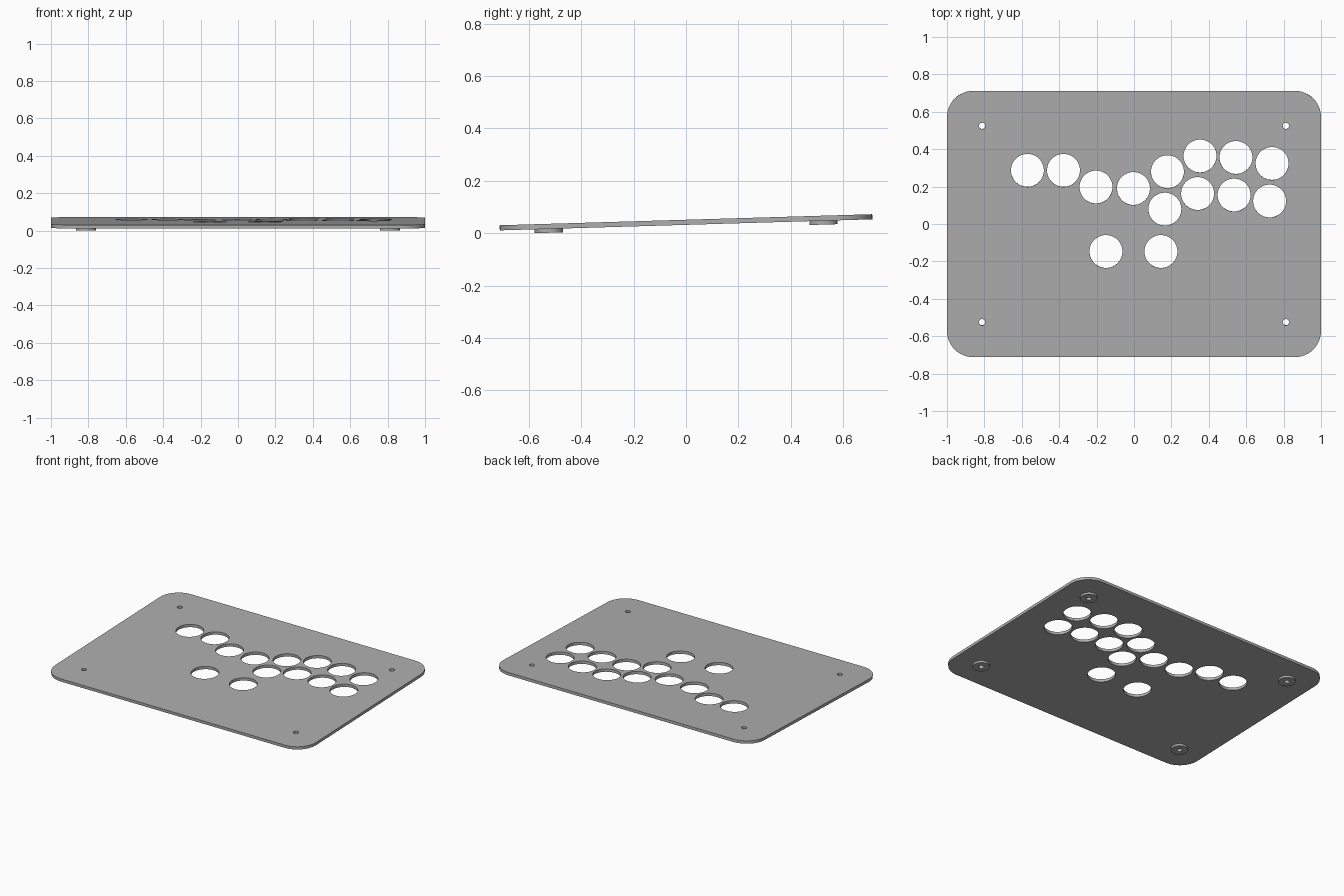
import bpy
from math import cos, sin, pi, radians
from mathutils import Matrix

if "Cube" in bpy.data.objects:
    bpy.data.objects.remove(bpy.data.objects["Cube"], do_unlink=True)

WIDTH, DEPTH, CORNER = 2.0, 1.424, 0.14
PLATE, FOOT = 0.0195, 0.0146
SCREW_X, SCREW_Y, SCREW_R = 0.812, 0.525, 0.017
TILT = Matrix.Translation((0, 0, 0.0415)) @ Matrix.Rotation(radians(1.7), 4, "X")

grey = bpy.data.materials.new("plain grey")
grey.use_nodes = True
COLOR = (0.42, 0.42, 0.42, 1)
grey.diffuse_color = COLOR
grey.node_tree.nodes["Principled BSDF"].inputs["Base Color"].default_value = COLOR


def circle(x, y, r, n=48):
    return [(x + r * cos(2 * pi * i / n), y + r * sin(2 * pi * i / n)) for i in range(n)]


def rounded_rectangle(w, d, r, n=12):
    points = []
    for k, (sx, sy) in enumerate([(1, 1), (-1, 1), (-1, -1), (1, -1)]):
        for i in range(n + 1):
            a = (k + i / n) * pi / 2
            points.append((sx * (w / 2 - r) + r * cos(a), sy * (d / 2 - r) + r * sin(a)))
    return points


def slab(name, loops, thickness, location):
    """Extrude a filled outline whose inner loops become holes."""
    curve = bpy.data.curves.new(name, "CURVE")
    curve.dimensions = "2D"
    curve.fill_mode = "BOTH"
    curve.extrude = thickness / 2
    for loop in loops:
        spline = curve.splines.new("POLY")
        spline.points.add(len(loop) - 1)
        for point, (x, y) in zip(spline.points, loop):
            point.co = (x, y, 0, 1)
        spline.use_cyclic_u = True
    curve.materials.append(grey)
    obj = bpy.data.objects.new(name, curve)
    bpy.context.collection.objects.link(obj)
    obj.matrix_world = TILT @ Matrix.Translation(location)
    bpy.ops.object.select_all(action="DESELECT")
    obj.select_set(True)
    bpy.context.view_layer.objects.active = obj
    bpy.ops.object.convert(target="MESH")
    bpy.ops.object.shade_smooth_by_angle(angle=radians(30))


# Button holes: direction row, two action rows, thumb pair
buttons = [
    (-0.57, 0.287), (-0.377, 0.287), (-0.203, 0.198), (-0.003, 0.19),
    (0.179, 0.28), (0.353, 0.364), (0.545, 0.356), (0.738, 0.324),
    (0.165, 0.08), (0.34, 0.163), (0.535, 0.155), (0.725, 0.123),
    (-0.15, -0.147), (0.144, -0.147),
]
corners = [(sx * SCREW_X, sy * SCREW_Y) for sx in (-1, 1) for sy in (-1, 1)]

# Tilted top plate with button and screw holes
holes = [circle(x, y, 0.088) for x, y in buttons]
holes += [circle(x, y, SCREW_R, 24) for x, y in corners]
slab("top_plate", [rounded_rectangle(WIDTH, DEPTH, CORNER)] + holes, PLATE, (0, 0, 0))

# Round feet under the screw holes
for x, y in corners:
    name = ("front" if y < 0 else "back") + ("_left" if x > 0 else "_right") + "_foot"
    slab(name, [circle(0, 0, 0.054), circle(0, 0, SCREW_R, 24)],
         FOOT, (x, y, -(PLATE + FOOT) / 2))
